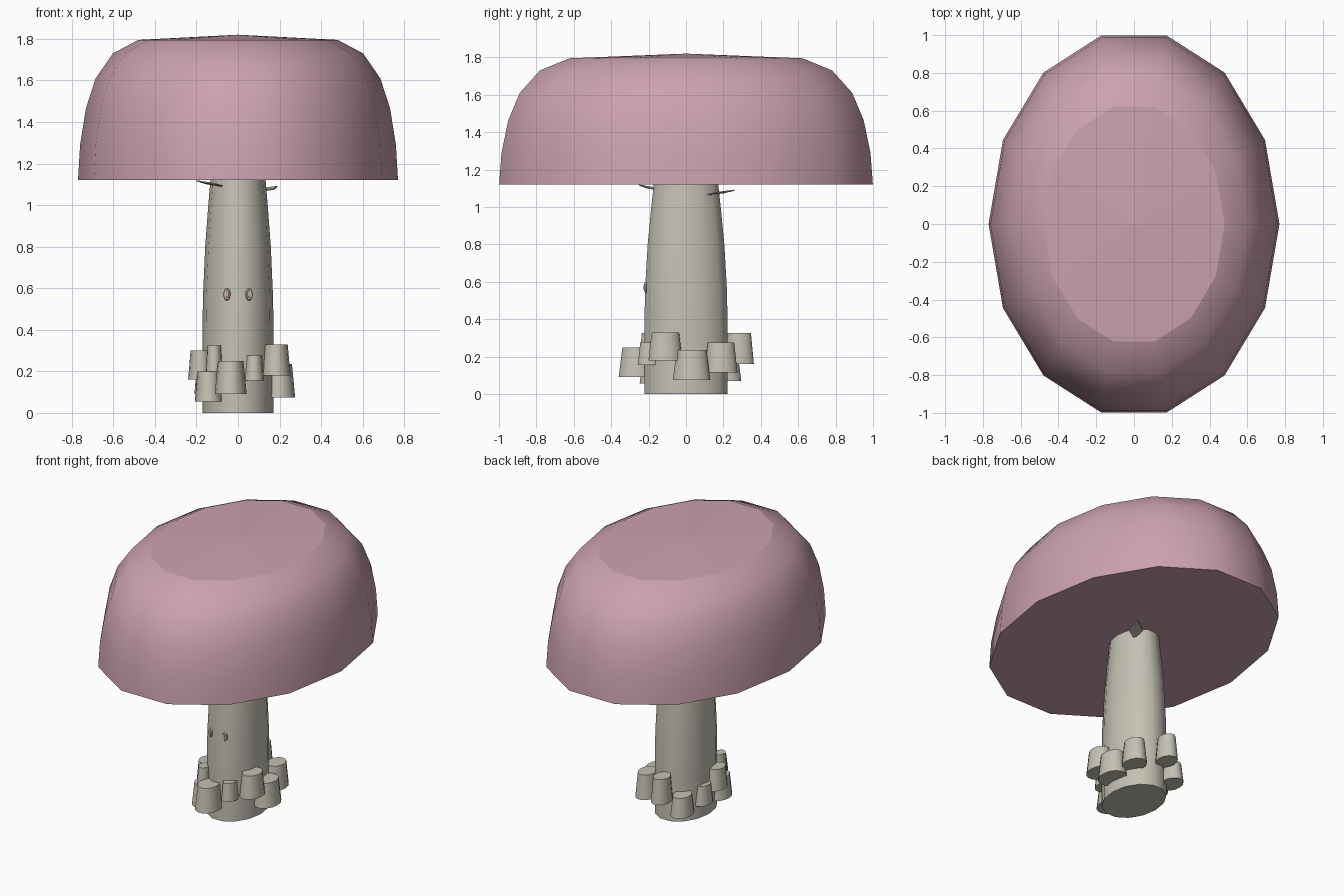
import bpy, bmesh, math
from mathutils import Vector

if "Cube" in bpy.data.objects:
    bpy.data.objects.remove(bpy.data.objects["Cube"])

SIDES = 14
RATIO = 1.331   # every round part is stretched along y


def material(name, rgb):
    m = bpy.data.materials.new(name)
    m.diffuse_color = (*rgb, 1)
    m.use_nodes = True
    m.node_tree.nodes["Principled BSDF"].inputs["Base Color"].default_value = m.diffuse_color
    return m


PINK = material("dusty pink", (0.60, 0.36, 0.43))
STONE = material("pale stone", (0.55, 0.53, 0.45))


def finish(bm, name, mat, loc=(0, 0, 0)):
    bmesh.ops.recalc_face_normals(bm, faces=bm.faces[:])
    me = bpy.data.meshes.new(name)
    bm.to_mesh(me)
    bm.free()
    me.materials.append(mat)
    ob = bpy.data.objects.new(name, me)
    ob.location = loc
    bpy.context.collection.objects.link(ob)
    return ob


def lathe(name, profile, mat, loc=(0, 0, 0), peak=None):
    """Oval turned body from (radius, z) points, with hard rims and an optional top peak."""
    bm = bmesh.new()
    rings = []
    for r, z in profile:
        rings.append([bm.verts.new((r * math.cos(a), RATIO * r * math.sin(a), z))
                      for a in (2 * math.pi * i / SIDES for i in range(SIDES))])
    for lo, hi in zip(rings, rings[1:]):
        for i in range(SIDES):
            j = (i + 1) % SIDES
            bm.faces.new((lo[i], lo[j], hi[j], hi[i])).smooth = True
    bm.faces.new(rings[0][::-1])
    if peak is None:
        bm.faces.new(rings[-1])
    else:
        tip = bm.verts.new((0, 0, peak))
        for i in range(SIDES):
            bm.faces.new((rings[-1][i], rings[-1][(i + 1) % SIDES], tip))
    for ring in (rings[0], rings[-1]):
        for i in range(SIDES):
            bm.edges.get((ring[i], ring[(i + 1) % SIDES])).smooth = False
    return finish(bm, name, mat, loc)


# Cap: rounded dome with a nearly flat top and a flat underside
lathe("cap", [(0.77, 1.12), (0.76, 1.29), (0.732, 1.465), (0.685, 1.61),
              (0.602, 1.73), (0.48, 1.795)], PINK, peak=1.82)

# Stem
lathe("stem", [(0.172, 0), (0.172, 0.3), (0.169, 0.55), (0.158, 0.8),
               (0.143, 1.0), (0.132, 1.13)], STONE)

# Tapered stubs around the foot: x, y, bottom, top, radius
STUBS = [(-0.035, -0.26, 0.09, 0.25, 0.077), (0.077, -0.195, 0.155, 0.275, 0.048),
         (0.183, -0.11, 0.18, 0.33, 0.07), (0.198, 0.03, 0.075, 0.235, 0.077),
         (0.155, 0.187, 0.115, 0.275, 0.068), (-0.02, 0.285, 0.16, 0.325, 0.06),
         (-0.12, 0.21, 0.07, 0.2, 0.066), (-0.155, 0.04, 0.09, 0.22, 0.055),
         (-0.182, -0.07, 0.16, 0.30, 0.058), (-0.14, -0.16, 0.055, 0.20, 0.068),
         (-0.115, -0.195, 0.2, 0.325, 0.04)]
for n, (x, y, z0, z1, r) in enumerate(STUBS):
    lathe(f"foot_stub_{n + 1}", [(r, 0), (r * 0.8, z1 - z0)], STONE, (x, y, z0))


# Thin pointed leaves just under the cap
def leaf(name, base, tip, width):
    base, tip = Vector(base), Vector(tip)
    d = tip - base
    side = Vector((-d.y, d.x, 0)).normalized() * width / 2
    mid = base + d * 0.45
    bm = bmesh.new()
    top = [base, mid - side, tip, mid + side]
    up = [bm.verts.new(p + Vector((0, 0, 0.003))) for p in top]
    dn = [bm.verts.new(p - Vector((0, 0, 0.003))) for p in top]
    bm.faces.new(up)
    bm.faces.new(dn[::-1])
    for i in range(4):
        j = (i + 1) % 4
        bm.faces.new((dn[i], dn[j], up[j], up[i]))
    finish(bm, name, STONE)


leaf("leaf_back", (0.09, 0.11, 1.065), (0.19, 0.26, 1.09), 0.09)
leaf("leaf_front", (-0.07, -0.14, 1.09), (-0.2, -0.25, 1.117), 0.06)


# Eyes: thin oval rims with a smaller pink centre
def oval_plate(name, x, y, rx, rz, mat):
    bm = bmesh.new()
    bmesh.ops.create_cone(bm, cap_ends=True, segments=12, radius1=1, radius2=0.85, depth=1)
    for v in bm.verts:
        px, py, pz = v.co
        v.co = (px * rx, -pz * 0.008, py * rz)
    ob = finish(bm, name, mat, (x, y, 0.57))
    ob.rotation_euler.z = math.copysign(0.18, x)


for side, label in ((-1, "left"), (1, "right")):
    oval_plate(f"eye_rim_{label}", side * 0.053, -0.217, 0.018, 0.03, STONE)
    oval_plate(f"eye_centre_{label}", side * 0.051, -0.221, 0.008, 0.02, PINK)
